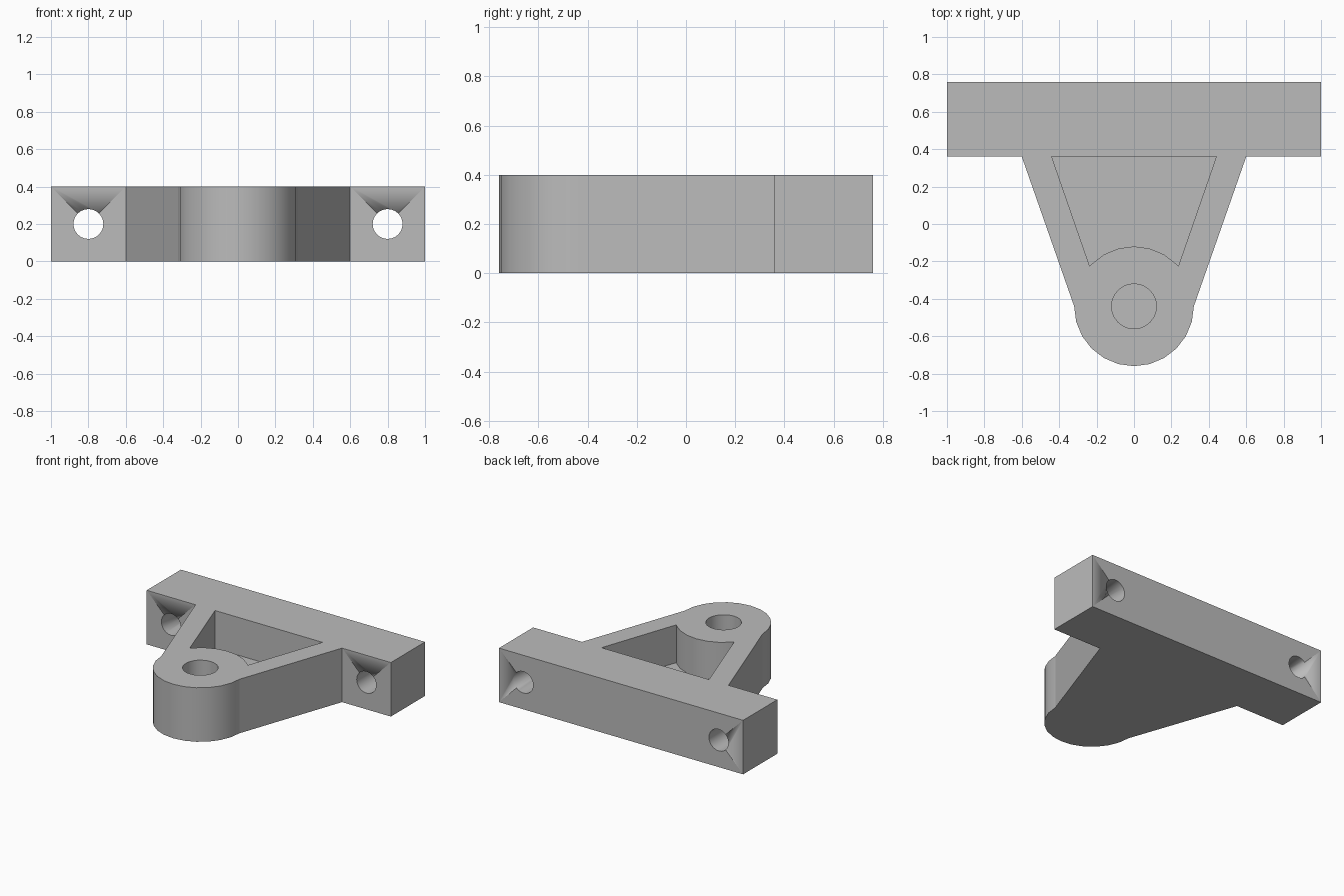
import bpy, bmesh
from math import sin, cos, radians
from mathutils import Matrix, Vector

if "Cube" in bpy.data.objects:
    bpy.data.objects.remove(bpy.data.objects["Cube"])

HEIGHT, FLOOR = 0.4, 0.12
BACK, BAR_FRONT = 0.76, 0.36
BOSS_Y, BOSS_R = -0.44, 0.32

grey = bpy.data.materials.new("machined grey")
grey.use_nodes = True
colour = (0.5, 0.5, 0.5, 1)
grey.diffuse_color = colour
grey.node_tree.nodes["Principled BSDF"].inputs["Base Color"].default_value = colour


def add_object(name, bm):
    bmesh.ops.recalc_face_normals(bm, faces=bm.faces)
    mesh = bpy.data.meshes.new(name)
    bm.to_mesh(mesh)
    bm.free()
    mesh.materials.append(grey)
    ob = bpy.data.objects.new(name, mesh)
    bpy.context.collection.objects.link(ob)
    return ob


def prism(name, outline, bottom, top):
    bm = bmesh.new()
    face = bm.faces.new([bm.verts.new((x, y, bottom)) for x, y in outline])
    side = bmesh.ops.extrude_face_region(bm, geom=[face])["geom"]
    bmesh.ops.translate(bm, vec=(0, 0, top - bottom),
                        verts=[v for v in side if isinstance(v, bmesh.types.BMVert)])
    return add_object(name, bm)


def cylinder(name, centre, radius, depth, tilt=0):
    bm = bmesh.new()
    matrix = Matrix.Translation(centre) @ Matrix.Rotation(radians(tilt), 4, "X")
    bmesh.ops.create_cone(bm, cap_ends=True, segments=24, radius1=radius,
                          radius2=radius, depth=depth, matrix=matrix)
    return add_object(name, bm)


def boss_arc(start, end):
    return [(BOSS_R * cos(radians(a)), BOSS_Y + BOSS_R * sin(radians(a)))
            for a in range(start, end + 1, 15)]


# Body: mounting bar, tapering arms and rounded boss in one outline
outline = [(1, BAR_FRONT), (1, BACK), (-1, BACK), (-1, BAR_FRONT), (-0.6, BAR_FRONT)]
outline += boss_arc(180, 360) + [(0.6, BAR_FRONT)]
bracket = prism("bracket", outline, 0, HEIGHT)

# Pocket between the arms, curved around the boss
pocket = [(-0.44, BAR_FRONT), (-0.237, -0.225)] + boss_arc(45, 135)[::-1]
pocket += [(0.237, -0.225), (0.44, BAR_FRONT)]
cutters = [prism("pocket_cutter", pocket, FLOOR, HEIGHT + 0.1)]

# Blind pin hole in the boss and bolt holes through the bar
cutters.append(cylinder("pin_cutter", Vector((0, BOSS_Y, FLOOR + 0.2)), 0.12, 0.4))
for side in (-1, 1):
    centre = Vector((side * 0.8, (BACK + BAR_FRONT) / 2, HEIGHT / 2))
    cutters.append(cylinder("bolt_cutter", centre, 0.08, 0.6, 90))

for cutter in cutters:
    cutter.hide_render = True
    cut = bracket.modifiers.new(cutter.name, "BOOLEAN")
    cut.operation = "DIFFERENCE"
    cut.solver = "EXACT"
    cut.object = cutter

# Apply the cuts and discard the cutters
graph = bpy.context.evaluated_depsgraph_get()
mesh = bpy.data.meshes.new_from_object(bracket.evaluated_get(graph))
bracket.modifiers.clear()
bracket.data = mesh
for cutter in cutters:
    bpy.data.objects.remove(cutter)

# Smooth only the narrow strips of the round walls
for face in mesh.polygons:
    face.use_smooth = face.area < 0.04 and abs(face.normal.z) < 0.999 or \
        abs(abs(face.center.x) - 0.8) < 0.09 and face.area < 0.04
